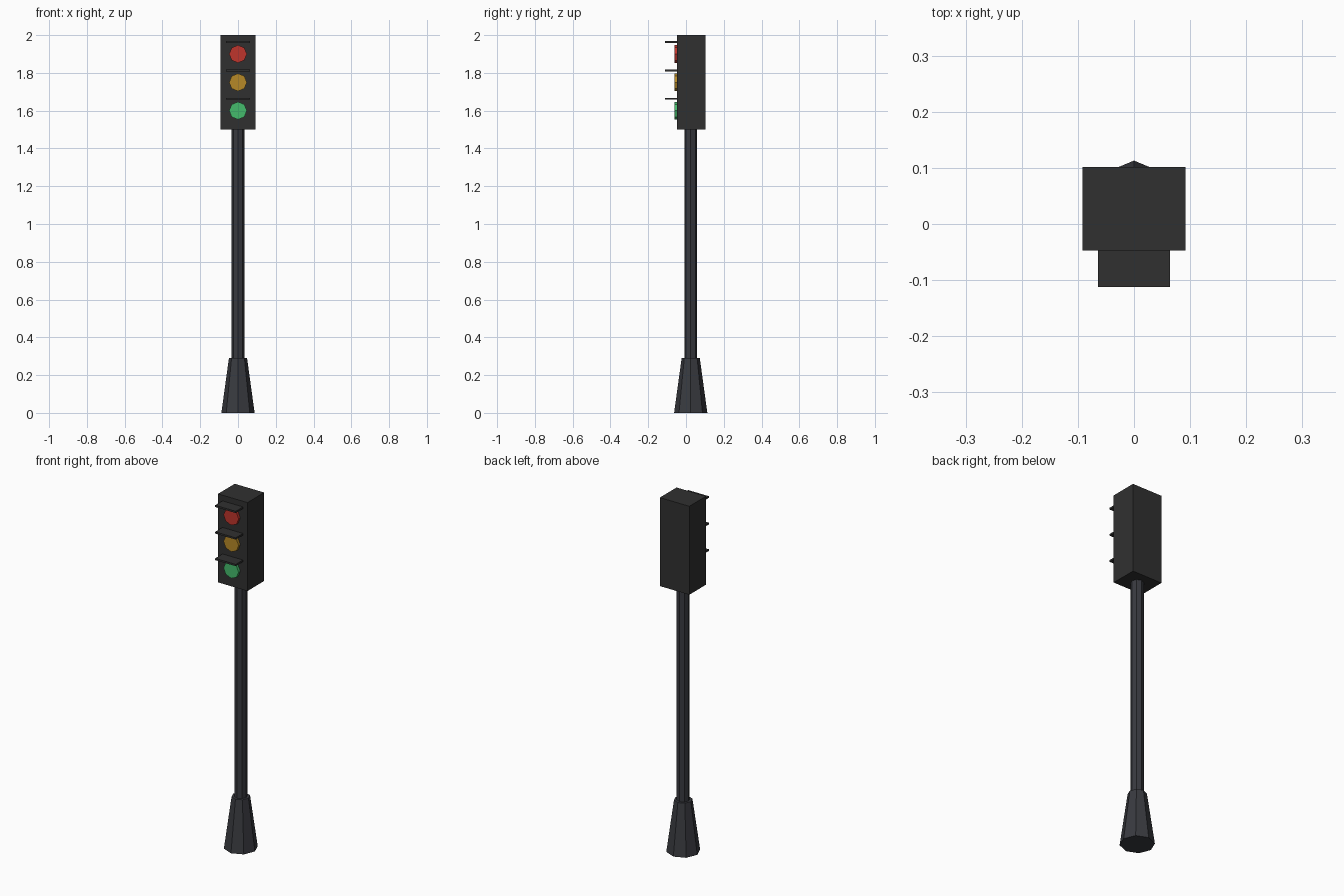
import bpy
from math import radians

if "Cube" in bpy.data.objects:
    bpy.data.objects.remove(bpy.data.objects["Cube"])

CY = 0.025  # y of the pole axis


def material(name, rgb):
    m = bpy.data.materials.new(name)
    m.diffuse_color = (*rgb, 1)
    m.use_nodes = True
    m.node_tree.nodes["Principled BSDF"].inputs["Base Color"].default_value = m.diffuse_color
    return m


def finish(name, mat):
    ob = bpy.context.object
    ob.name = name
    ob.data.materials.append(mat)
    return ob


def box(name, x, y, z, mat):
    lo, hi = zip(x, y, z)
    bpy.ops.mesh.primitive_cube_add(size=1, location=[(a + b) / 2 for a, b in zip(lo, hi)])
    bpy.context.object.scale = [b - a for a, b in zip(lo, hi)]
    return finish(name, mat)


def octagon(name, r1, r2, depth, loc, mat, rot=(0, 0, 0)):
    bpy.ops.mesh.primitive_cone_add(vertices=8, radius1=r1, radius2=r2, depth=depth,
                                    location=loc, rotation=rot)
    return finish(name, mat)


casing = material("casing_black", (0.03, 0.03, 0.03))
metal = material("pole_grey", (0.04, 0.042, 0.05))

# Tapered foot and pole
octagon("base", 0.088, 0.048, 0.29, (0, CY, 0.145), metal)
octagon("pole", 0.034, 0.034, 1.22, (0, CY, 0.89), metal)

# Signal housing
box("housing", (-0.092, 0.092), (-0.047, 0.102), (1.5, 2.0), casing)

# Lamps, each with a flat visor above
lamps = [("red", 1.90, (0.52, 0.035, 0.025)),
         ("amber", 1.75, (0.47, 0.25, 0.02)),
         ("green", 1.60, (0.06, 0.5, 0.15))]
for colour, z, rgb in lamps:
    octagon(colour + "_lamp", 0.047, 0.047, 0.03, (0, -0.047, z),
            material(colour, rgb), (radians(90), 0, 0))
    box(colour + "_visor", (-0.064, 0.064), (-0.112, -0.04), (z + 0.058, z + 0.068), casing)
